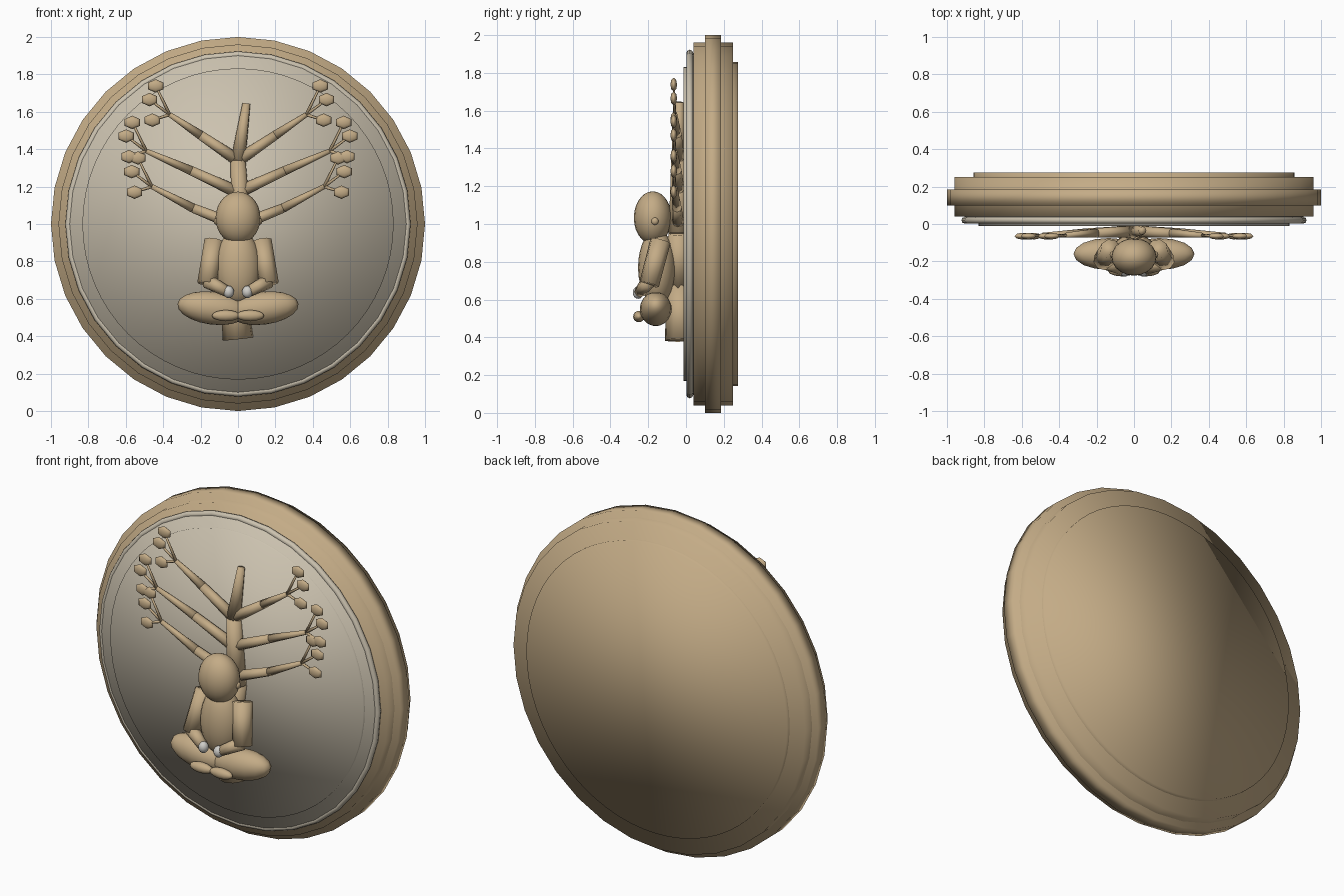
import bpy
import math
from mathutils import Vector, Matrix

cube = bpy.data.objects.get("Cube")
if cube:
    bpy.data.objects.remove(cube, do_unlink=True)


def material(name, rgb):
    m = bpy.data.materials.new(name)
    m.use_nodes = True
    m.diffuse_color = (*rgb, 1)
    m.node_tree.nodes["Principled BSDF"].inputs["Base Color"].default_value = (*rgb, 1)
    return m


TAN = material("warm tan", (0.55, 0.41, 0.24))
PALE = material("pale stone", (0.60, 0.54, 0.43))
SILVER = material("silver grey", (0.62, 0.61, 0.58))


def finish(name, mat):
    ob = bpy.context.object
    ob.name = name
    ob.data.materials.append(mat)
    bpy.ops.object.shade_smooth()
    return ob


def disc(name, radius, y0, y1, mat, sides=32):
    bpy.ops.mesh.primitive_cylinder_add(
        vertices=sides, radius=radius, depth=y1 - y0,
        location=(0, (y0 + y1) / 2, 1), rotation=(math.pi / 2, 0, 0))
    return finish(name, mat)


def rod(name, a, b, r1, r2, mat=TAN, sides=8):
    a, b = Vector(a), Vector(b)
    d = b - a
    bpy.ops.mesh.primitive_cone_add(vertices=sides, radius1=r1, radius2=r2, depth=d.length)
    ob = finish(name, mat)
    turn = d.to_track_quat("Z", "Y").to_matrix().to_4x4()
    ob.data.transform(Matrix.Translation((a + b) / 2) @ turn)
    return ob


def ball(name, centre, size, mat=TAN, seg=16, rings=10, rot=(0, 0, 0)):
    bpy.ops.mesh.primitive_uv_sphere_add(
        segments=seg, ring_count=rings, radius=1, location=centre, rotation=rot)
    bpy.context.object.scale = size
    return finish(name, mat)


# Stepped medallion
disc("outer_rim", 1.0, 0.10, 0.185, TAN)
disc("medallion_body", 0.96, 0.04, 0.25, TAN)
disc("back_plate", 0.857, 0.2, 0.276, TAN, 64)
disc("face_plate", 0.905, 0.004, 0.06, PALE, 64)
disc("inner_face", 0.832, -0.012, 0.03, PALE, 64)
bpy.ops.mesh.primitive_torus_add(
    major_segments=32, minor_segments=8, major_radius=0.905, minor_radius=0.018,
    location=(0, 0.02, 1), rotation=(math.pi / 2, 0, 0))
finish("face_ring", PALE)

# Tree trunk, bending slightly from root to tip
trunk = [((0, -0.03, 0.385), 0.083), ((-0.03, -0.035, 0.67), 0.068),
         ((0.02, -0.04, 0.95), 0.055), ((0, -0.04, 1.34), 0.04),
         ((0.045, -0.035, 1.645), 0.021)]
for i, ((a, ra), (b, rb)) in enumerate(zip(trunk, trunk[1:])):
    rod(f"trunk_{i}", a, b, ra, rb, sides=10)

# Seated figure: centre parts
ball("head", (0, -0.176, 1.033), (0.12, 0.1, 0.14), seg=20, rings=14)
ball("torso", (0, -0.154, 0.77), (0.122, 0.1, 0.2), seg=20, rings=14)

# Branch start height, elbow and tip, as x out and z up
branches = {"upper": (1.34, (0.2, 1.475), (0.365, 1.585)),
            "middle": (1.17, (0.25, 1.285), (0.49, 1.39)),
            "lower": (0.99, (0.24, 1.085), (0.46, 1.2))}
leaf_offsets = [(0.075, 0.153), (0.108, 0.08), (0.093, -0.03)]

for side, s in (("left", 1), ("right", -1)):
    # Limbs
    rod(f"{side}_upper_arm", (s * 0.125, -0.135, 0.91), (s * 0.165, -0.195, 0.68), 0.056, 0.054)
    rod(f"{side}_forearm", (s * 0.165, -0.2, 0.695), (s * 0.06, -0.245, 0.64), 0.04, 0.03)
    ball(f"{side}_hand", (s * 0.05, -0.253, 0.637), (0.029, 0.029, 0.033), SILVER, 12, 8)
    ball(f"{side}_ear", (s * 0.115, -0.165, 1.015), (0.015, 0.02, 0.02), TAN, 8, 6)
    ball(f"{side}_leg", (s * 0.135, -0.16, 0.55), (0.19, 0.085, 0.088),
         rot=(0, math.radians(-7 * s), 0))
    ball(f"{side}_foot", (s * 0.065, -0.25, 0.51), (0.075, 0.03, 0.03), TAN, 12, 8)

    # Branches with twigs and leaf buds
    for level, (z0, elbow, tip) in branches.items():
        joint = (s * elbow[0], -0.048, elbow[1])
        end = (s * tip[0], -0.06, tip[1])
        rod(f"{side}_{level}_branch_inner", (0, -0.04, z0), joint, 0.033, 0.025)
        rod(f"{side}_{level}_branch_outer", joint, end, 0.025, 0.013)
        for i, (dx, dz) in enumerate(leaf_offsets):
            bud = (s * (tip[0] + dx), -0.065, tip[1] + dz)
            rod(f"{side}_{level}_twig_{i}", end, bud, 0.009, 0.006, sides=6)
            # Poles face front so each bud reads as a hexagon
            ball(f"{side}_{level}_bud_{i}", bud, (0.047, 0.036, 0.018), TAN, 6, 4,
                 rot=(math.pi / 2, 0, 0))
